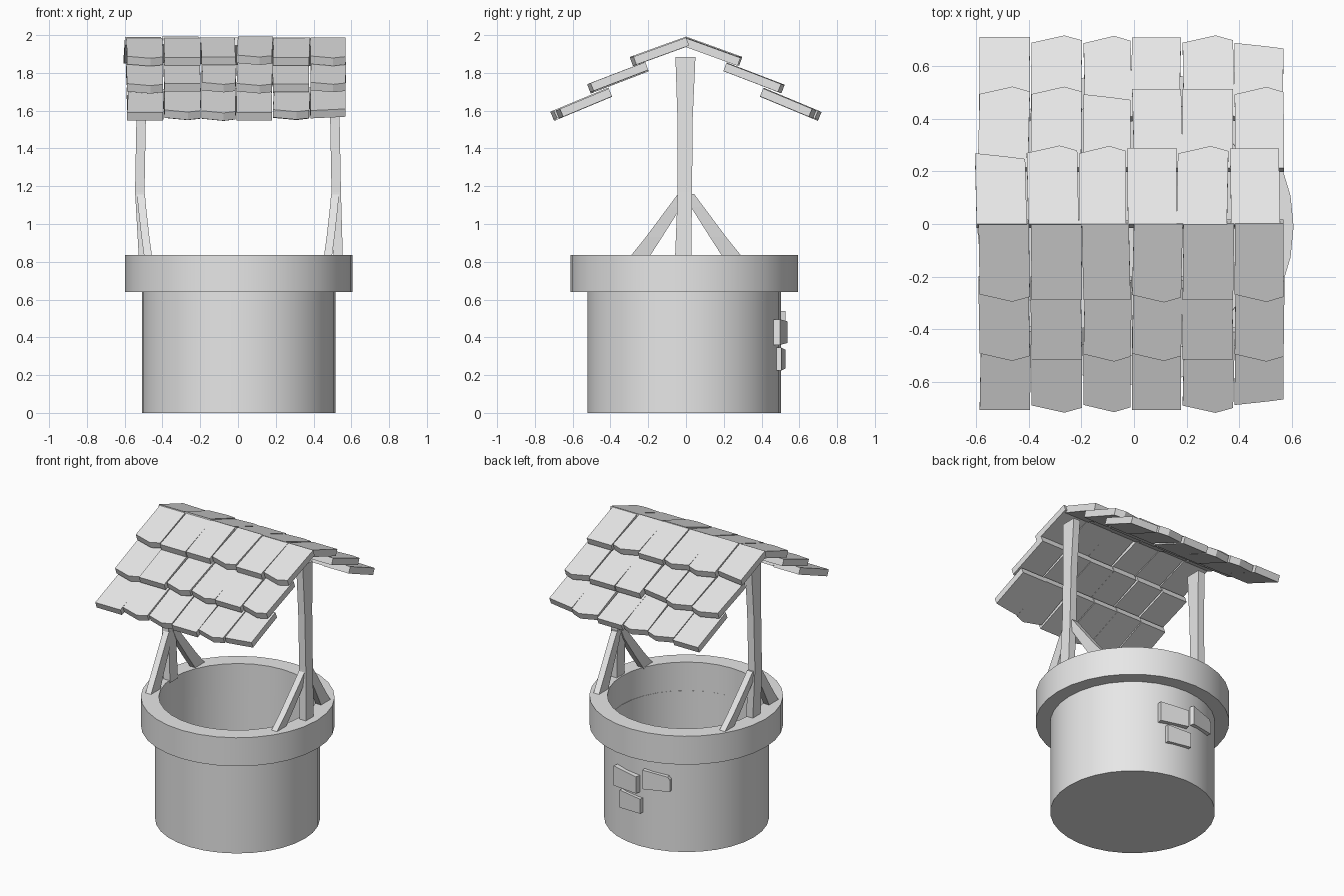
import bpy, bmesh, math, random
from mathutils import Vector

random.seed(4)
cube = bpy.data.objects.get("Cube")
if cube:
    bpy.data.objects.remove(cube, do_unlink=True)

# Single plain grey
grey = bpy.data.materials.new("plain_grey")
grey.use_nodes = True
COLOUR = (0.8, 0.8, 0.8, 1)
grey.diffuse_color = COLOUR
for node in grey.node_tree.nodes:
    if node.type == "BSDF_PRINCIPLED":
        node.inputs["Base Color"].default_value = COLOUR


def finish(name, bm, location=(0, 0, 0), smooth=False):
    bmesh.ops.recalc_face_normals(bm, faces=bm.faces)
    mesh = bpy.data.meshes.new(name)
    bm.to_mesh(mesh)
    bm.free()
    obj = bpy.data.objects.new(name, mesh)
    obj.location = location
    mesh.materials.append(grey)
    bpy.context.collection.objects.link(obj)
    if smooth:
        bpy.ops.object.select_all(action="DESELECT")
        obj.select_set(True)
        bpy.context.view_layer.objects.active = obj
        bpy.ops.object.shade_smooth_by_angle(angle=math.radians(30))
    return obj


def lathe(name, profile, location, closed=False):
    """Spin an (r, z) profile around the z axis."""
    bm = bmesh.new()
    verts = [bm.verts.new((r, 0, z)) for r, z in profile]
    pairs = list(zip(verts, verts[1:]))
    if closed:
        pairs.append((verts[-1], verts[0]))
    edges = [bm.edges.new(p) for p in pairs]
    bmesh.ops.spin(bm, geom=verts + edges, cent=(0, 0, 0), axis=(0, 0, 1),
                   angle=math.tau, steps=32)
    bmesh.ops.remove_doubles(bm, verts=bm.verts, dist=0.0005)
    finish(name, bm, location, smooth=True)


def add_prism(bm, points, origin, u, v, normal, thick):
    """Extrude a flat outline, drawn along u and v, back from its face."""
    top = [bm.verts.new(origin + u * a + v * b) for a, b in points]
    low = [bm.verts.new(p.co - normal * thick) for p in top]
    bm.faces.new(top)
    bm.faces.new(low[::-1])
    for i in range(len(top)):
        j = (i + 1) % len(top)
        bm.faces.new((top[i], low[i], low[j], top[j]))


def beam(name, sections, half_x):
    """Timber through level rectangles given as (x, y, z, half depth)."""
    bm = bmesh.new()
    rings = []
    for x, y, z, h in sections:
        rings.append([bm.verts.new((x + a * half_x, y + b * h, z))
                      for a, b in ((-1, -1), (1, -1), (1, 1), (-1, 1))])
    for r, s in zip(rings, rings[1:]):
        for i in range(4):
            j = (i + 1) % 4
            bm.faces.new((r[i], r[j], s[j], s[i]))
    bm.faces.new(rings[0][::-1])
    bm.faces.new(rings[-1])
    finish(name, bm)


# Stone well: hollow shaft and overhanging rim
lathe("well_shaft", [(0, 0), (0.512, 0), (0.512, 0.64), (0.49, 0.64),
                     (0.49, 0.03), (0, 0.03)], (0.003, -0.01, 0))
lathe("well_rim", [(0.602, 0.64), (0.602, 0.835), (0.49, 0.835), (0.49, 0.64)],
      (0.005, -0.01, 0), closed=True)

# Posts, each with two curved braces
for side, s, foot in (("left", 1, 0.53), ("right", -1, 0.5)):
    beam(side + "_post", [(s * foot, -0.015, 0.82, 0.043),
                          (s * 0.52, -0.006, 1.17, 0.038),
                          (s * 0.513, -0.005, 1.55, 0.04),
                          (s * 0.505, -0.003, 1.885, 0.053)], 0.025)
    for end, t in (("front", -1), ("back", 1)):
        beam(f"{side}_{end}_brace", [(s * 0.475, t * 0.25, 0.82, 0.052),
                                     (s * 0.49, t * 0.17, 0.93, 0.043),
                                     (s * 0.508, t * 0.06, 1.09, 0.034),
                                     (s * 0.514, t * 0.02, 1.16, 0.022)], 0.021)

# Shingle ends: flat, pointed or slanted (left, tip, right offsets)
ENDS = {"F": (0, 0, 0), "P": (-0.022, 0.008, -0.012), "S": (-0.022, -0.036, -0.045)}
# Row slopes from (y, z) down to (y, z), outward from the ridge
SLOPES = [((0.0, 1.99), (0.29, 1.885)),
          ((0.215, 1.855), (0.515, 1.74)),
          ((0.41, 1.72), (0.71, 1.595))]
ROOF = {"front": (-1, ["PFFPFP", "PFPPFP", "FPPFPS"], (0, 0, 0)),
        "back": (1, ["SPPFPF", "PPSFFP", "FPPFPS"], (-0.018, 0, 0))}
COLUMNS = [-0.59, -0.393, -0.195, -0.01, 0.182, 0.38, 0.572]
X = Vector((1, 0, 0))

for end, (t, styles, shifts) in ROOF.items():
    for row, ((y0, z0), (y1, z1)) in enumerate(SLOPES):
        bm = bmesh.new()
        down = Vector((0, t * (y1 - y0), z1 - z0))
        length = down.length
        down.normalize()
        normal = Vector((0, -t * down.z, abs(down.y)))
        for col, style in enumerate(styles[row]):
            a = COLUMNS[col] + shifts[row] + 0.003
            b = COLUMNS[col + 1] + shifts[row] - 0.003
            lean = random.uniform(-0.008, 0.008)
            l, m, r = (length + d for d in ENDS[style])
            outline = [(a + lean, 0), (b + lean, 0), (b, r),
                       (a + (b - a) * 0.65, m), (a, l)]
            lift = random.uniform(-0.006, 0.004)
            origin = Vector((0, t * y0, z0)) + normal * lift
            add_prism(bm, outline, origin, X, down, normal, 0.045)
        finish(f"{end}_shingles_{row + 1}", bm)

# Raised stones on the back of the shaft: angle, width, bottom, top, reach, corner cut
STONES = [(79, 0.2, 0.36, 0.495, 0.537, 0.0),
          (104, 0.18, 0.41, 0.54, 0.532, 0.03),
          (83, 0.17, 0.225, 0.345, 0.53, 0.0)]
for i, (angle, width, low, high, reach, cut) in enumerate(STONES):
    az = math.radians(angle)
    out = Vector((math.cos(az), math.sin(az), 0))
    along = Vector((-out.y, out.x, 0))
    w = width / 2
    outline = [(-w, low), (w, low + 0.01), (w, high - 0.01 - cut)]
    if cut:
        outline.append((w - cut / 2, high - 0.02))
    outline.append((-w, high))
    bm = bmesh.new()
    add_prism(bm, outline, out * reach + Vector((0, -0.01, 0)), along,
              Vector((0, 0, 1)), out, 0.045)
    finish(f"raised_stone_{i + 1}", bm)
